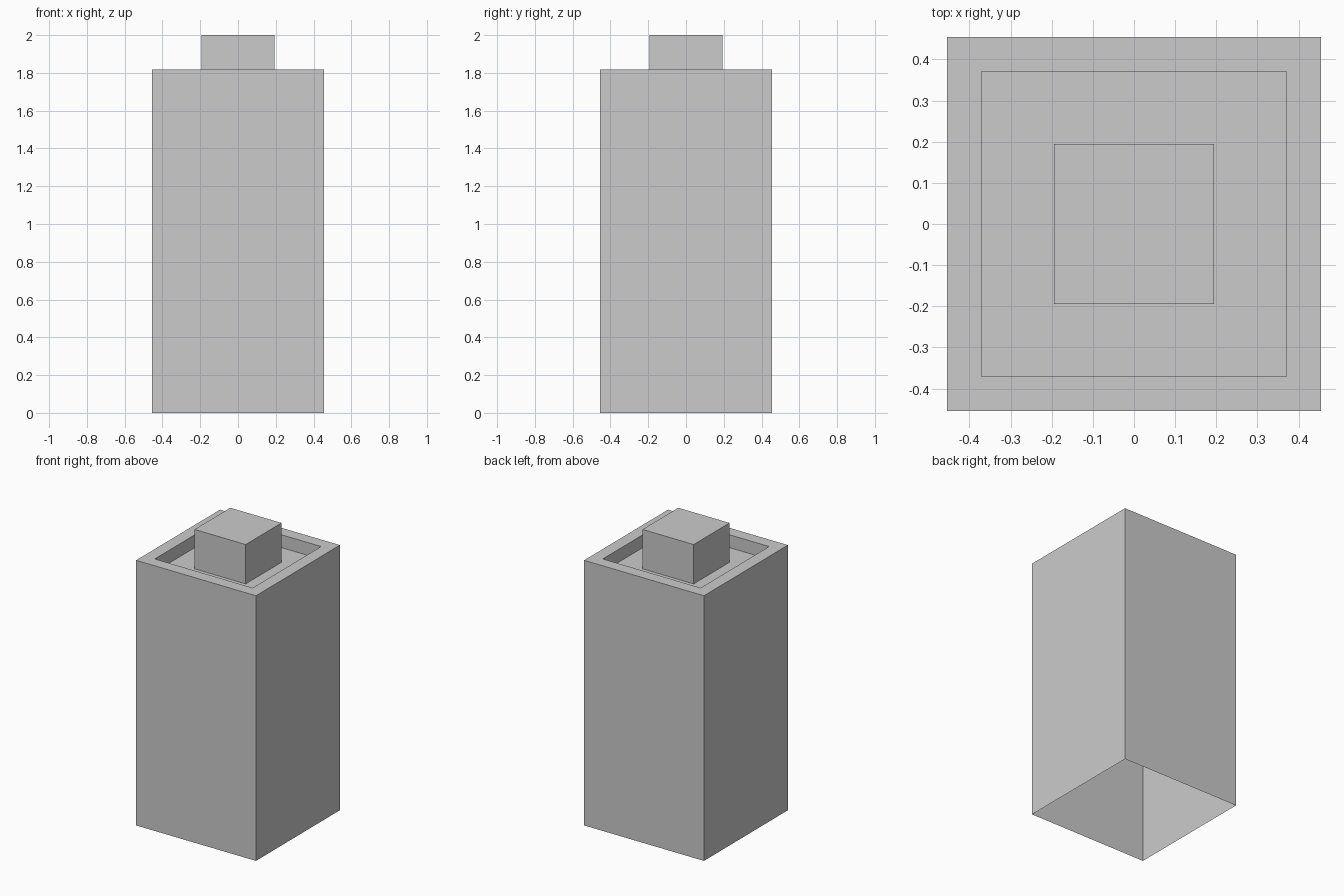
import bpy
import bmesh

if "Cube" in bpy.data.objects:
    bpy.data.objects.remove(bpy.data.objects["Cube"])

HALF, RIM_Z = 0.4545, 1.818      # outer shell
RECESS_HALF, FLOOR_Z = 0.371, 1.73
KNOB_HALF, KNOB_Z = 0.194, 2.0


def inset(bm, face, width):
    """Inset a face; the same face remains as the inner one."""
    bmesh.ops.inset_region(bm, faces=[face], thickness=width, use_even_offset=True)
    return face


def extrude_to(bm, face, z):
    """Extrude a face straight up or down to height z."""
    new = bmesh.ops.extrude_discrete_faces(bm, faces=[face])["faces"][0]
    for v in new.verts:
        v.co.z = z
    return new


bm = bmesh.new()

# Outer shell, open at the bottom
corners = [(-HALF, -HALF), (HALF, -HALF), (HALF, HALF), (-HALF, HALF)]
base = bm.faces.new([bm.verts.new((x, y, 0)) for x, y in corners])
top = extrude_to(bm, base, RIM_Z)

# Recess in the top, leaving a rim
top = inset(bm, top, HALF - RECESS_HALF)
top = extrude_to(bm, top, FLOOR_Z)

# Square knob rising from the recess floor
top = inset(bm, top, RECESS_HALF - KNOB_HALF)
extrude_to(bm, top, KNOB_Z)

bm.normal_update()
mesh = bpy.data.meshes.new("square_post")
bm.to_mesh(mesh)
bm.free()
post = bpy.data.objects.new("square_post", mesh)
bpy.context.collection.objects.link(post)
